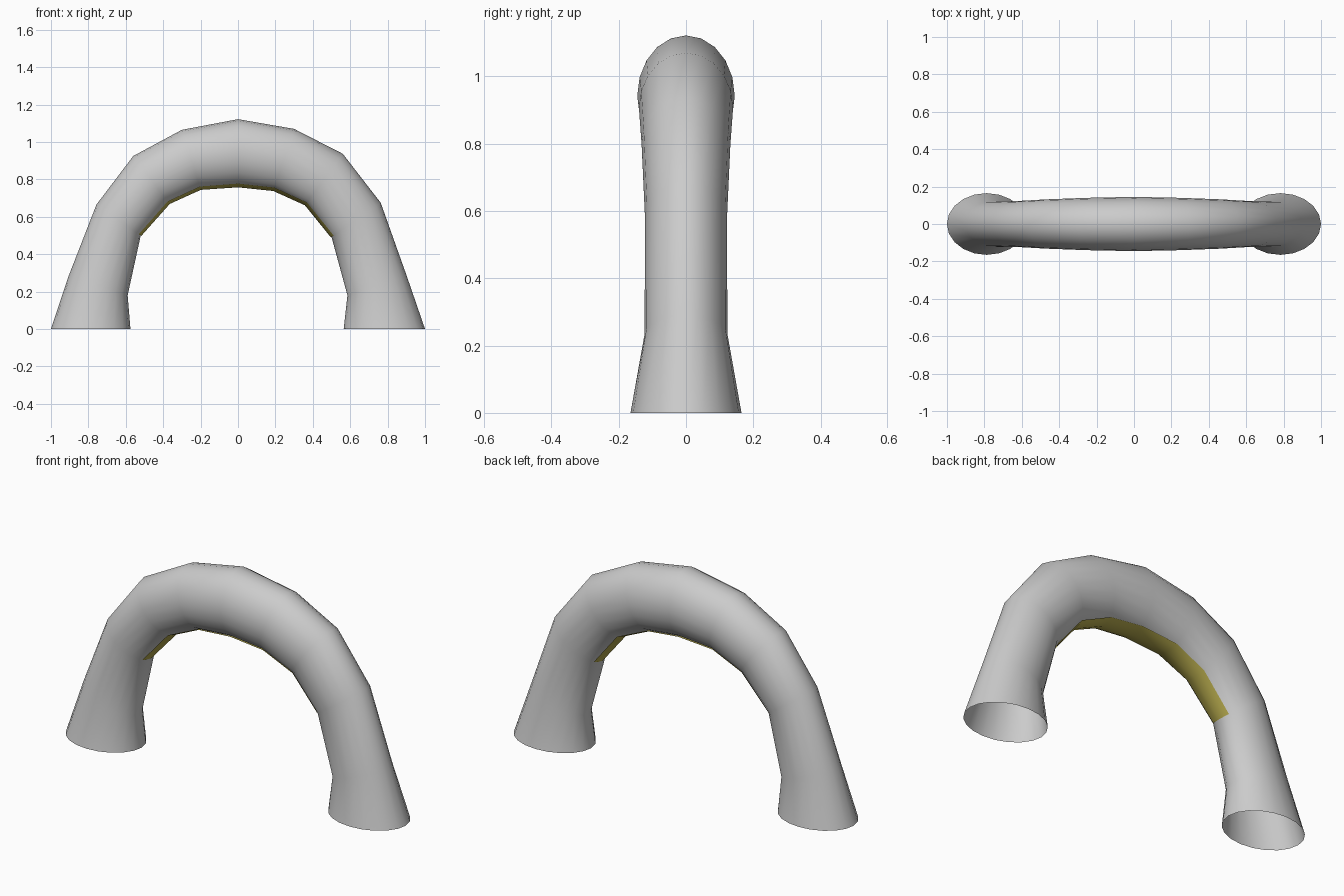
import bpy, bmesh
from math import sin, cos, radians

if "Cube" in bpy.data.objects:
    bpy.data.objects.remove(bpy.data.objects["Cube"])

SIDES = 20
# Each ring: outer x, outer z, inner x, inner z, half width in y
RINGS = [
    (-1.0, 0.0, -0.575, 0.0, 0.165),
    (-0.905, 0.285, -0.59, 0.18, 0.123),
    (-0.757, 0.665, -0.52, 0.50, 0.122),
    (-0.56, 0.925, -0.367, 0.672, 0.132),
    (-0.30, 1.065, -0.20, 0.748, 0.14),
    (0.0, 1.122, 0.0, 0.762, 0.145),
    (0.30, 1.07, 0.19, 0.742, 0.14),
    (0.56, 0.937, 0.36, 0.665, 0.132),
    (0.763, 0.675, 0.50, 0.492, 0.122),
    (0.90, 0.29, 0.585, 0.18, 0.123),
    (1.0, 0.0, 0.565, 0.0, 0.165),
]


def ring_point(ring, angle, scale=1.0):
    """Point on an elliptical ring; angle 0 is the inner (under) side."""
    ox, oz, ix, iz, w = ring
    cx, cz = (ox + ix) / 2, (oz + iz) / 2
    c = cos(angle) * scale
    return (cx + (ix - cx) * c, w * scale * sin(angle), cz + (iz - cz) * c)


def skin(name, rings, angles, closed, scale=1.0):
    bm = bmesh.new()
    rows = [[bm.verts.new(ring_point(r, a, scale)) for a in angles] for r in rings]
    n = len(angles)
    for a, b in zip(rows, rows[1:]):
        for i in range(n if closed else n - 1):
            j = (i + 1) % n
            bm.faces.new((a[i], b[i], b[j], a[j]))
    for f in bm.faces:
        f.smooth = True
    bm.normal_update()
    # Make the normals face away from the tube centre line
    top = max(bm.faces, key=lambda f: f.calc_center_median().z)
    out = top.normal.z if closed else -top.normal.z
    if out < 0:
        bmesh.ops.reverse_faces(bm, faces=bm.faces[:])
    mesh = bpy.data.meshes.new(name)
    bm.to_mesh(mesh)
    bm.free()
    obj = bpy.data.objects.new(name, mesh)
    bpy.context.collection.objects.link(obj)
    return obj


# Arched tube, open at both feet
skin("arch_tube", RINGS, [radians(360 / SIDES * i) for i in range(SIDES)], True)

# Yellow strip along the underside of the arch
strip = skin("underside_strip", RINGS[2:9],
             [radians(a) for a in (-27, -18, 0, 18, 27)], False, 1.025)
mat = bpy.data.materials.new("yellow")
mat.diffuse_color = (0.5, 0.43, 0.08, 1)
mat.use_nodes = True
mat.node_tree.nodes["Principled BSDF"].inputs["Base Color"].default_value = mat.diffuse_color
strip.data.materials.append(mat)
